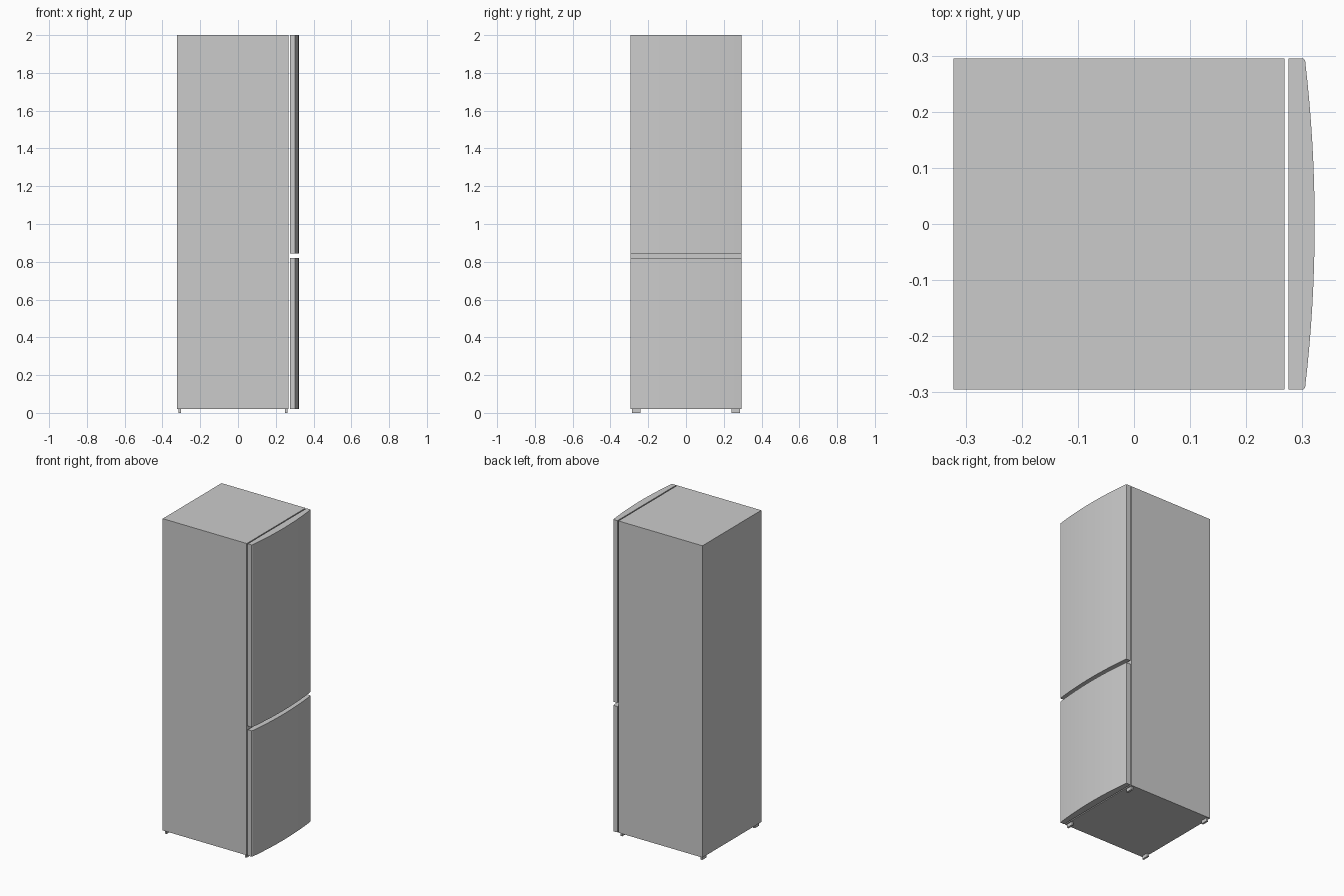
import bpy, bmesh, math

if "Cube" in bpy.data.objects:
    bpy.data.objects.remove(bpy.data.objects["Cube"])

mat = bpy.data.materials.new("light grey")
mat.diffuse_color = (0.6, 0.6, 0.6, 1.0)
mat.use_nodes = True
mat.node_tree.nodes["Principled BSDF"].inputs["Base Color"].default_value = mat.diffuse_color

HALF_Y = 0.295


def extrude_outline(name, outline, z0, z1):
    """Solid prism from a counter-clockwise xy outline."""
    bm = bmesh.new()
    base = bm.faces.new([bm.verts.new((x, y, z0)) for x, y in outline])
    res = bmesh.ops.extrude_face_region(bm, geom=[base], use_keep_orig=True)
    for v in res["geom"]:
        if isinstance(v, bmesh.types.BMVert):
            v.co.z = z1
    bmesh.ops.recalc_face_normals(bm, faces=bm.faces[:])
    me = bpy.data.meshes.new(name)
    bm.to_mesh(me)
    bm.free()
    me.materials.append(mat)
    ob = bpy.data.objects.new(name, me)
    bpy.context.collection.objects.link(ob)
    return ob


def rect(x0, x1, y0, y1):
    return [(x0, y0), (x1, y0), (x1, y1), (x0, y1)]


# cabinet
extrude_outline("cabinet", rect(-0.322, 0.268, -HALF_Y, HALF_Y), 0.021, 2.0)

# bowed door outline: flat back, small eased corners, shallow arc front
EDGE_X, FRONT_X, ARC_Y, N = 0.305, 0.322, 0.291, 16
sag = FRONT_X - EDGE_X
radius = (ARC_Y ** 2 + sag ** 2) / (2 * sag)
span = math.asin(ARC_Y / radius)
arc = []
for i in range(N + 1):
    a = span * (2 * i / N - 1)
    arc.append((FRONT_X - radius + radius * math.cos(a), radius * math.sin(a)))
door = [(0.275, -HALF_Y), (0.302, -HALF_Y)] + arc + [(0.302, HALF_Y), (0.275, HALF_Y)]

# doors
extrude_outline("upper_door", door, 0.843, 2.0)
extrude_outline("lower_door", door, 0.021, 0.82)

# feet
for label, x0, x1 in (("rear", -0.314, -0.302), ("front", 0.248, 0.261)):
    for side, s in (("left", -1), ("right", 1)):
        y0, y1 = sorted((s * 0.242, s * 0.286))
        extrude_outline(f"{label}_{side}_foot", rect(x0, x1, y0, y1), 0.0, 0.021)
